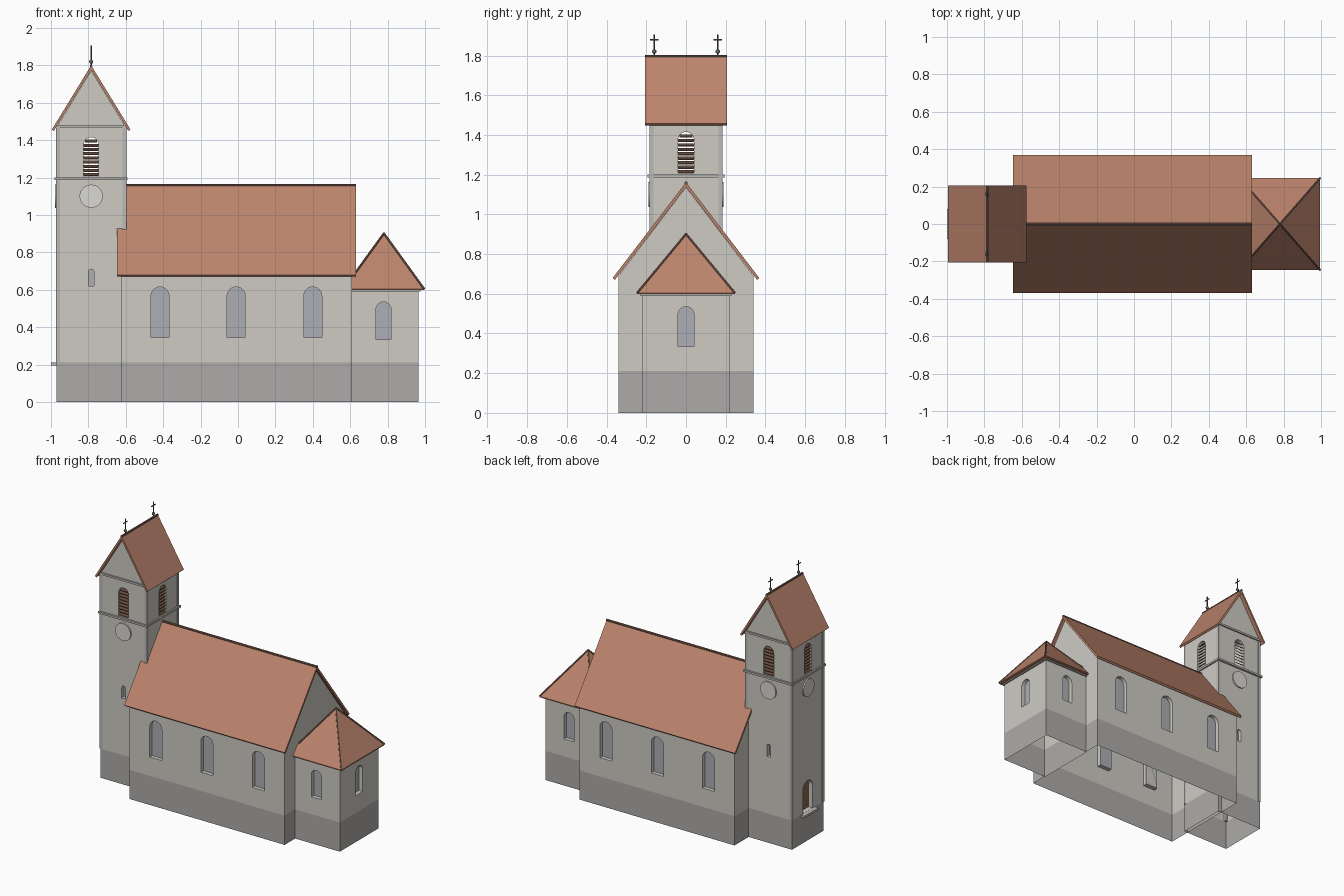
import bpy, bmesh, math
from mathutils import Vector

if "Cube" in bpy.data.objects:
    bpy.data.objects.remove(bpy.data.objects["Cube"])


def material(name, rgb):
    m = bpy.data.materials.new(name)
    m.diffuse_color = (*rgb, 1)
    m.use_nodes = True
    m.node_tree.nodes["Principled BSDF"].inputs["Base Color"].default_value = m.diffuse_color
    return m


WALL = material("plaster", (0.62, 0.60, 0.55))
BASE = material("plinth", (0.42, 0.41, 0.40))
ROOF = material("roof_tiles", (0.50, 0.23, 0.15))
RIDGE = material("ridge_tiles", (0.22, 0.12, 0.09))
GLASS = material("glass", (0.42, 0.43, 0.46))
WOOD = material("wood", (0.13, 0.07, 0.045))
DOOR = material("door_wood", (0.25, 0.13, 0.07))
TRIM = material("trim", (0.50, 0.49, 0.46))
DIAL = material("dial", (0.70, 0.69, 0.66))
IRON = material("iron", (0.12, 0.13, 0.12))

TX, TW, TD = -0.785, 0.185, 0.18     # tower centre, half width, half depth
PLINTH = 0.21


def add_prism(bm, pts, axis, a, b):
    """Extrude a 2D profile along an axis from a to b."""
    def co(p, t):
        return {"x": (t, p[0], p[1]), "y": (p[0], t, p[1]), "z": (p[0], p[1], t)}[axis]
    lo = [bm.verts.new(co(p, a)) for p in pts]
    hi = [bm.verts.new(co(p, b)) for p in pts]
    bm.faces.new(lo)
    bm.faces.new(hi)
    for i in range(len(pts)):
        j = (i + 1) % len(pts)
        bm.faces.new((lo[i], lo[j], hi[j], hi[i]))


def finish(name, bm, *mats):
    bmesh.ops.recalc_face_normals(bm, faces=bm.faces)
    me = bpy.data.meshes.new(name)
    bm.to_mesh(me)
    bm.free()
    for m in mats:
        me.materials.append(m)
    ob = bpy.data.objects.new(name, me)
    bpy.context.collection.objects.link(ob)
    return ob


def prisms(name, mat, *parts):
    bm = bmesh.new()
    for p in parts:
        add_prism(bm, *p)
    return finish(name, bm, mat)


def rect(u0, u1, v0, v1):
    return [(u0, v0), (u1, v0), (u1, v1), (u0, v1)]


def arch(c, w, z0, z1, n=12):
    r = w / 2
    return [(c - r, z0), (c + r, z0)] + [
        (c + r * math.cos(math.pi * i / n), z1 - r + r * math.sin(math.pi * i / n))
        for i in range(n + 1)]


def rod(name, mat, p, q, r, sides=8):
    p, q = Vector(p), Vector(q)
    bm = bmesh.new()
    bmesh.ops.create_cone(bm, cap_ends=True, segments=sides, radius1=r, radius2=r, depth=(q - p).length)
    ob = finish(name, bm, mat)
    ob.location = (p + q) / 2
    ob.rotation_euler = (q - p).to_track_quat("Z", "Y").to_euler()
    return ob


def shell(name, profile, axis, a, b, cuts):
    """Wall body with plinth band, openings cut out and an open bottom."""
    bm = bmesh.new()
    add_prism(bm, profile, axis, a, b)
    bmesh.ops.bisect_plane(bm, geom=bm.verts[:] + bm.edges[:] + bm.faces[:],
                           plane_co=(0, 0, PLINTH), plane_no=(0, 0, 1))
    for f in bm.faces:
        f.material_index = 1 if f.calc_center_median().z < PLINTH else 0
    ob = finish(name, bm, WALL, BASE)
    cutters = []
    for c in cuts:
        cutter = prisms("cutter", WALL, c)
        cutter.hide_render = True
        mod = ob.modifiers.new("opening", "BOOLEAN")
        mod.operation, mod.solver, mod.object = "DIFFERENCE", "EXACT", cutter
        cutters.append(cutter)
    bpy.context.view_layer.update()
    me = bpy.data.meshes.new_from_object(ob.evaluated_get(bpy.context.evaluated_depsgraph_get()))
    ob.modifiers.clear()
    ob.data = me
    for c in cutters:
        bpy.data.objects.remove(c)
    bm = bmesh.new()
    bm.from_mesh(me)
    bmesh.ops.delete(bm, geom=[f for f in bm.faces if f.calc_center_median().z < 0.001], context="FACES")
    bm.to_mesh(me)
    bm.free()
    return ob


def opening(name, profile, axis, face, side, cuts, mat=GLASS, depth=0.03):
    """Recess at a wall face (side = outward sign) with a pane at its back."""
    cuts.append((profile, axis, face - side * depth, face + side * 0.05))
    prisms(name, mat, (profile, axis, face - side * depth, face - side * (depth - 0.002)))


# Nave
cuts = []
for s in (-1, 1):
    for x in (-0.417, -0.01, 0.40):
        opening("nave_window", arch(x, 0.096, 0.345, 0.615), "y", s * 0.34, s, cuts)
shell("nave_walls", [(-0.34, 0), (0.34, 0), (0.34, 0.69), (0, 1.137), (-0.34, 0.69)], "x", -0.625, 0.61, cuts)
for s in (-1, 1):
    prisms("nave_roof", ROOF, ([(0, 1.162), (s * 0.369, 0.68), (s * 0.358, 0.67), (0, 1.138)], "x", -0.648, 0.63))
rod("nave_ridge", RIDGE, (-0.61, 0, 1.158), (0.632, 0, 1.158), 0.008)

# Chancel
cuts = []
for s in (-1, 1):
    opening("chancel_window", arch(0.778, 0.08, 0.335, 0.535), "y", s * 0.22, s, cuts)
opening("chancel_window", arch(0, 0.08, 0.335, 0.535), "x", 0.965, 1, cuts)
shell("chancel_walls", rect(-0.22, 0.22, 0, 0.6), "x", 0.605, 0.965, cuts)
prisms("chancel_cornice", TRIM, (rect(0.61, 0.975, -0.23, 0.23), "z", 0.59, 0.602))

# Pyramid roof of the chancel, trimmed where it meets the nave
bm = bmesh.new()
add_prism(bm, rect(0.565, 0.995, -0.246, 0.246), "z", 0.598, 0.605)
top = next(f for f in bm.faces if all(v.co.z > 0.604 for v in f.verts))
centre = bmesh.ops.poke(bm, faces=[top])["verts"][0]
centre.co = (0.78, 0, 0.902)
bmesh.ops.bisect_plane(bm, geom=bm.verts[:] + bm.edges[:] + bm.faces[:],
                       plane_co=(0.61, 0, 0), plane_no=(-1, 0, 0), clear_outer=True)
finish("chancel_roof", bm, ROOF)
for s in (-1, 1):
    for x, t in ((0.995, 1), (0.565, 0.76)):
        end = Vector((0.78, 0, 0.902)).lerp(Vector((x, s * 0.246, 0.605)), t)
        rod("hip_tiles", RIDGE, (0.78, 0, 0.902), end, 0.006, 6)

# Tower walls with belfry openings running right through
cuts = []
for s in (-1, 1):
    opening("tower_slit", arch(TX, 0.03, 0.62, 0.71, 6), "y", s * TD, s, cuts)
opening("tower_door", arch(0, 0.11, PLINTH + 0.002, 0.43), "x", TX - TW, -1, cuts, DOOR, 0.035)
cuts.append((arch(TX, 0.08, 1.205, 1.415), "y", -0.3, 0.3))
cuts.append((arch(0, 0.08, 1.205, 1.415), "x", TX - 0.3, TX + 0.3))
shell("tower_walls", [(TX - TW, 0), (TX + TW, 0), (TX + TW, 1.468), (TX, 1.772), (TX - TW, 1.468)],
      "y", -TD, TD, cuts)
prisms("door_step", TRIM, (rect(-1.0, TX - TW, -0.08, 0.08), "z", 0.195, 0.211))

# Tower corner strips and string course
strips = []
for sx in (-1, 1):
    for sy in (-1, 1):
        x, y = TX + sx * (TW + 0.003), sy * (TD + 0.003)
        strips.append((rect(x, x - sx * 0.02, y, y - sy * 0.02), "z", PLINTH, 1.468))
prisms("corner_strips", TRIM, *strips)
prisms("string_course", TRIM, (rect(TX - 0.195, TX + 0.195, -0.194, 0.194), "z", 1.186, 1.2))
for s in (-1, 1):
    prisms("gable_cornice", TRIM, (rect(TX - 0.188, TX + 0.188, 1.468, 1.482), "y", s * 0.17, s * 0.19))

# Belfry louvres on all four sides
slats = []
for i in range(9):
    z = 1.207 + i * 0.0225
    half = 0.04 if z < 1.37 else math.sqrt(max(0.0001, 0.04 ** 2 - (z + 0.012 - 1.375) ** 2))
    for s in (-1, 1):
        for axis, c, mid, face in (("x", TX, 0, TD), ("y", 0, TX, TW)):
            o, n = mid + s * (face - 0.004), mid + s * (face - 0.022)
            slats.append(([(o, z), (o, z + 0.004), (n, z + 0.016), (n, z + 0.012)], axis, c - half, c + half))
prisms("belfry_louvres", WOOD, *slats)

# Clock dials
for p, d in (((TX, -TD, 1.1), (0, -1, 0)), ((TX, TD, 1.1), (0, 1, 0)), ((TX - TW, 0, 1.1), (-1, 0, 0))):
    rod("clock_dial", DIAL, p, Vector(p) + Vector(d) * 0.009, 0.062, 32)

# Tower roof and its two crosses
for s in (-1, 1):
    prisms("tower_roof", ROOF, ([(TX, 1.80), (TX + s * 0.21, 1.457), (TX + s * 0.2, 1.448), (TX, 1.774)],
                                "y", -0.206, 0.206))
rod("tower_ridge", RIDGE, (TX, -0.207, 1.796), (TX, 0.207, 1.796), 0.007)
for y in (-0.16, 0.16):
    rod("cross_post", IRON, (TX, y, 1.79), (TX, y, 1.905), 0.004, 6)
    rod("cross_arm", IRON, (TX, y - 0.022, 1.88), (TX, y + 0.022, 1.88), 0.004, 6)
    bm = bmesh.new()
    bmesh.ops.create_uvsphere(bm, u_segments=12, v_segments=8, radius=0.011)
    ball = finish("cross_ball", bm, IRON)
    ball.location = (TX, y, 1.82)
    ball.data.shade_smooth()
